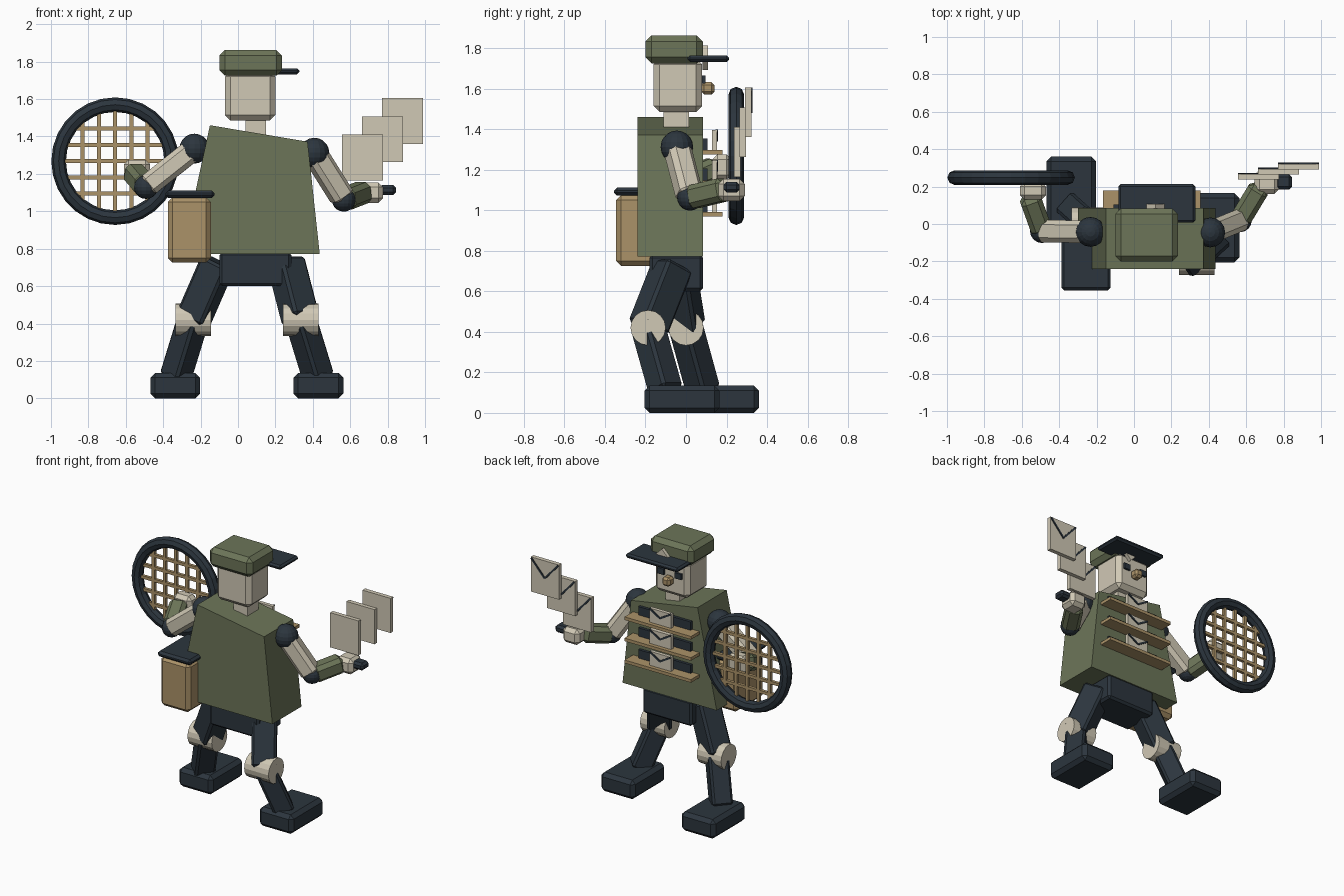
import bpy, bmesh, math
from mathutils import Vector, Matrix

if "Cube" in bpy.data.objects:
    bpy.data.objects.remove(bpy.data.objects["Cube"])


def mat(name, c):
    m = bpy.data.materials.new(name)
    m.diffuse_color = (*c, 1)
    m.use_nodes = True
    m.node_tree.nodes["Principled BSDF"].inputs["Base Color"].default_value = m.diffuse_color
    return m


OLIVE = mat("olive_cloth", (.15, .178, .098))
DARK = mat("dark_navy", (.025, .036, .048))
CREAM = mat("cream", (.63, .58, .46))
TAN = mat("tan", (.41, .29, .14))


def finish(bm, name, m, matrix=None, bevel=0):
    me = bpy.data.meshes.new(name)
    bm.to_mesh(me)
    bm.free()
    me.materials.append(m)
    ob = bpy.data.objects.new(name, me)
    bpy.context.collection.objects.link(ob)
    if matrix is not None:
        ob.matrix_world = matrix
    if bevel:
        mod = ob.modifiers.new("bevel", 'BEVEL')
        mod.width = bevel
        mod.segments = 1
    return ob


def box(name, x, y, z, m, bevel=0):
    """Box from (min, max) ranges on each axis."""
    bm = bmesh.new()
    bmesh.ops.create_cube(bm, size=1)
    r = (x, y, z)
    bmesh.ops.scale(bm, vec=[b - a for a, b in r], verts=bm.verts)
    loc = Matrix.Translation([(a + b) / 2 for a, b in r])
    return finish(bm, name, m, loc, bevel)


def beam(name, a, b, w, m, bevel=0, d=None):
    """Box-section limb between two points."""
    a, b = Vector(a), Vector(b)
    bm = bmesh.new()
    bmesh.ops.create_cube(bm, size=1)
    bmesh.ops.scale(bm, vec=(w, d or w, (b - a).length), verts=bm.verts)
    rot = (b - a).to_track_quat('Z', 'Y').to_matrix().to_4x4()
    return finish(bm, name, m, Matrix.Translation((a + b) / 2) @ rot, bevel)


def ball(name, c, r, m):
    bm = bmesh.new()
    bmesh.ops.create_uvsphere(bm, u_segments=16, v_segments=10, radius=r)
    return finish(bm, name, m, Matrix.Translation(c))


def cyl(name, c, r, length, m, axis, n=16):
    bm = bmesh.new()
    bmesh.ops.create_cone(bm, cap_ends=True, segments=n, radius1=r, radius2=r, depth=length)
    rot = Matrix.Rotation(math.pi / 2, 4, axis)
    return finish(bm, name, m, Matrix.Translation(c) @ rot)


def letter(name, cx, cy, cz, w, h, t, line):
    """Envelope with a dark V-shaped flap line on its +y face."""
    box(name, (cx - w / 2, cx + w / 2), (cy - t / 2, cy + t / 2), (cz - h / 2, cz + h / 2), CREAM)
    for s in (-1, 1):
        y = cy + t / 2
        beam(name + "_fold", (cx + s * w * .48, y, cz + h * .48), (cx, y, cz), line, DARK)


# Legs and boots (mirrored stance with one foot forward)
for side, hip, knee, ankle, foot_y in (
        ("left", (-.105, -.05, .73), (-.24, 0, .42), (-.335, .085, .11), -.01),
        ("right", (.255, -.065, .73), (.335, -.187, .42), (.43, -.10, .11), -.205)):
    beam(side + "_thigh", hip, knee, .16, DARK, .015)
    cyl(side + "_knee_pad", knee, .087, .19, CREAM, 'Y')
    beam(side + "_shin", knee, ankle, .135, DARK, .015)
    fx = ankle[0]
    box(side + "_boot", (fx - .133, fx + .133), (foot_y, foot_y + .37), (0, .135), DARK, .025)

box("pelvis", (-.10, .285), (-.18, .085), (.6, .78), DARK, .015)

# Torso: tapered, leaning block
bm = bmesh.new()
prof = [(-.30, .772), (.437, .772), (.372, 1.372), (-.15, 1.46)]
f = bm.faces.new([bm.verts.new((x, -.24, z)) for x, z in prof])
ext = bmesh.ops.extrude_face_region(bm, geom=[f])
bmesh.ops.translate(bm, vec=(0, .325, 0),
                    verts=[v for v in ext["geom"] if isinstance(v, bmesh.types.BMVert)])
bmesh.ops.recalc_face_normals(bm, faces=bm.faces)
finish(bm, "torso", OLIVE)

# Shelves on the chest with mail
for i, z in enumerate((.98, 1.135, 1.285)):
    box(f"chest_shelf_{i}", (-.165, .355), (.08, .18), (z - .011, z + .011), TAN)
    box(f"shelf_slot_{i}", (-.11, .30), (.08, .105), (z + .01, z + .07), DARK)
    letter(f"shelf_letter_{i}", .095, .14, z + .06, .17, .1, .025, .012)

# Neck, head and face
box("neck", (.04, .15), (-.11, .015), (1.38, 1.5), CREAM)
box("head", (-.07, .20), (-.16, .08), (1.485, 1.75), CREAM, .03)
box("nose", (.035, .097), (.075, .14), (1.57, 1.633), TAN, .015)
for s in (-1, 1):
    x = .066 + s * .068
    box("eye", (x - .025, x + .025), (.07, .095), (1.625, 1.665), DARK)

# Cap with visor and badge
box("cap", (-.10, .235), (-.20, .083), (1.725, 1.863), OLIVE, .03)
box("cap_visor", (-.083, .328), (.008, .213), (1.732, 1.764), DARK, .012)
cyl("cap_badge", (.115, .095, 1.752), .06, .025, CREAM, 'X', 4)

# Arms
arms = {
    "left": ((-.233, -.042, 1.335), (-.492, -.038, 1.13), (-.56, .15, 1.21)),
    "right": ((.408, -.045, 1.313), (.566, .02, 1.062), (.675, .20, 1.105)),
}
for side, (sh, el, wr) in arms.items():
    ball(side + "_shoulder", sh, .08, DARK)
    beam(side + "_upper_arm", sh, el, .12, CREAM, .025)
    ball(side + "_elbow", el, .064, DARK)
    beam(side + "_forearm", el, wr, .115, OLIVE, .025)
box("left_hand", (-.61, -.47), (.13, .225), (1.15, 1.275), CREAM, .025)
box("right_hand", (.645, .775), (.16, .29), (1.045, 1.155), CREAM, .025)
box("right_thumb", (.755, .845), (.185, .265), (1.088, 1.14), DARK, .015)

# Fanned letters held in the right hand
for i in range(3):
    letter(f"held_letter_{i}", .665 + .107 * i, .253 + .027 * i, 1.287 + .098 * i,
           .22, .245, .03, .012)

# Satchel
box("satchel", (-.375, -.145), (-.345, -.03), (.725, 1.075), TAN, .025)
box("satchel_lid", (-.388, -.125), (-.355, -.015), (1.072, 1.112), DARK, .015)

# Round racket: octagonal-section ring
RC, R, r = Vector((-.657, .248, 1.268)), .302, .039
bm = bmesh.new()
N, K = 28, 8
rings = []
for i in range(N):
    a = 2 * math.pi * i / N
    ring = []
    for k in range(K):
        b = 2 * math.pi * k / K
        d = R + r * math.cos(b)
        ring.append(bm.verts.new((d * math.cos(a), r * math.sin(b), d * math.sin(a))))
    rings.append(ring)
for i in range(N):
    p, q = rings[i], rings[(i + 1) % N]
    for k in range(K):
        bm.faces.new((p[k], p[(k + 1) % K], q[(k + 1) % K], q[k]))
bmesh.ops.recalc_face_normals(bm, faces=bm.faces)
finish(bm, "racket_frame", DARK, Matrix.Translation(RC))

# Racket strings
for i in range(-2, 3):
    o = i * .087
    h = math.sqrt(.29 ** 2 - o * o)
    for u, v, n in (((1, 0, 0), (0, 0, 1), "upright"), ((0, 0, 1), (1, 0, 0), "cross")):
        c = RC + Vector(u) * o
        beam(f"racket_string_{n}_{i + 2}", c - Vector(v) * h, c + Vector(v) * h, .021, TAN)
